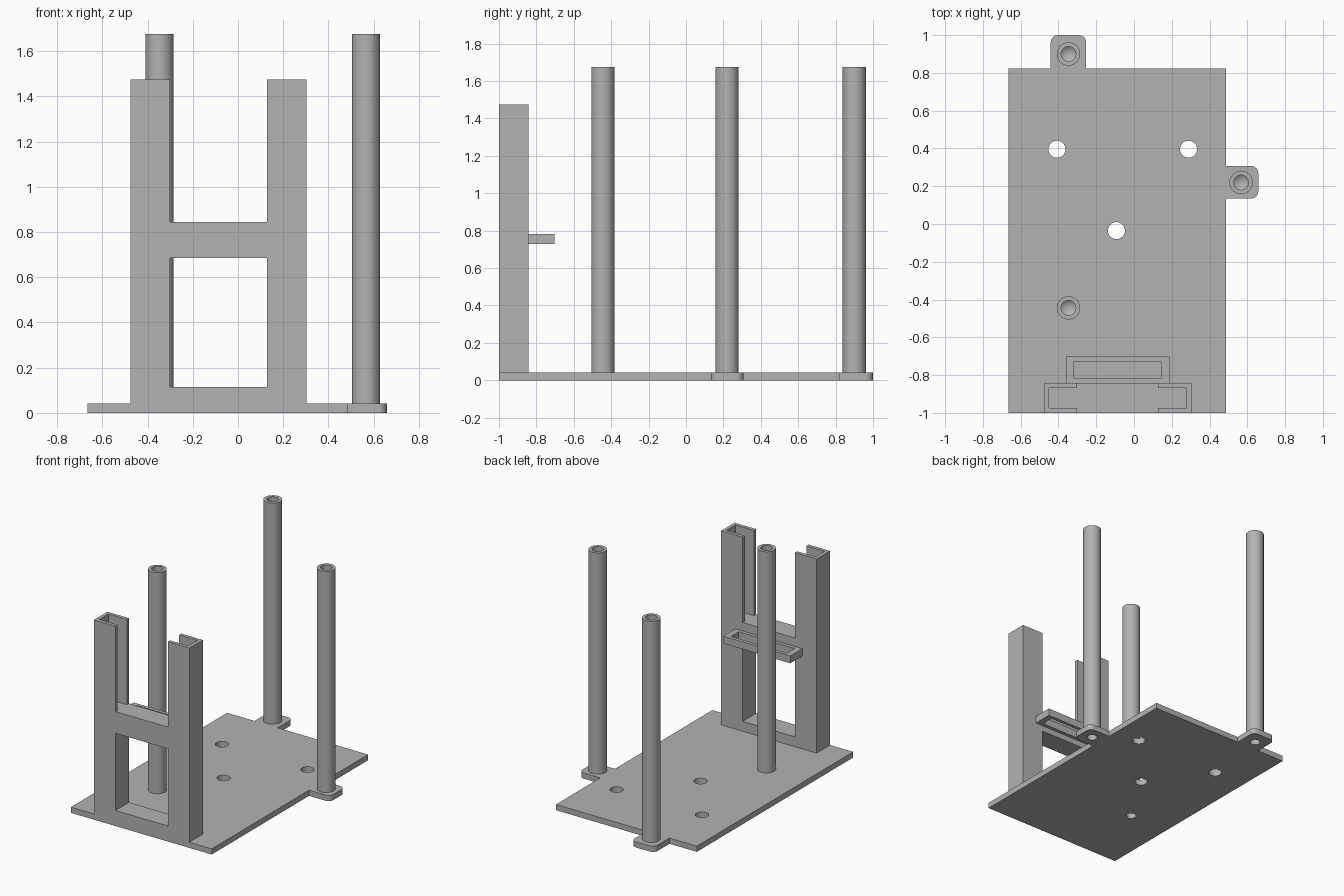
import bpy, bmesh, math
from mathutils import Vector

cube = bpy.data.objects.get("Cube")
if cube:
    bpy.data.objects.remove(cube, do_unlink=True)

grey = bpy.data.materials.new("plain grey")
grey.use_nodes = True
colour = (0.45, 0.45, 0.45, 1)
grey.diffuse_color = colour
grey.node_tree.nodes["Principled BSDF"].inputs["Base Color"].default_value = colour


def make(name, bm):
    bmesh.ops.recalc_face_normals(bm, faces=bm.faces)
    mesh = bpy.data.meshes.new(name)
    bm.to_mesh(mesh)
    bm.free()
    mesh.materials.append(grey)
    ob = bpy.data.objects.new(name, mesh)
    bpy.context.collection.objects.link(ob)
    return ob


def prism(name, points, depth):
    """Extrude a closed outline along a vector."""
    bm = bmesh.new()
    face = bm.faces.new([bm.verts.new(p) for p in points])
    moved = bmesh.ops.extrude_face_region(bm, geom=[face])["geom"]
    # keep the starting cap so that the solid is closed
    if face.is_valid is False or len(bm.faces) == len(points) + 1:
        bm.faces.new([v for v in bm.verts if v not in moved])
    bmesh.ops.translate(bm, vec=depth, verts=[v for v in moved if isinstance(v, bmesh.types.BMVert)])
    return make(name, bm)


def box(name, x0, x1, y0, y1, z0, z1):
    outline = [(x0, y0, z0), (x1, y0, z0), (x1, y1, z0), (x0, y1, z0)]
    return prism(name, outline, (0, 0, z1 - z0))


def cylinder(name, x, y, r, z0, z1):
    ring = [(x + r * math.cos(a), y + r * math.sin(a), z0)
            for a in (math.tau * i / 40 for i in range(40))]
    return prism(name, ring, (0, 0, z1 - z0))


def cut(target, cutters):
    for cutter in cutters:
        mod = target.modifiers.new("cut", "BOOLEAN")
        mod.operation, mod.solver, mod.object = "DIFFERENCE", "EXACT", cutter
    bpy.context.view_layer.update()
    graph = bpy.context.evaluated_depsgraph_get()
    mesh = bpy.data.meshes.new_from_object(target.evaluated_get(graph))
    target.modifiers.clear()
    target.data = mesh
    for cutter in cutters:
        bpy.data.objects.remove(cutter, do_unlink=True)


def smooth(ob):
    bpy.ops.object.select_all(action="DESELECT")
    ob.select_set(True)
    bpy.context.view_layer.objects.active = ob
    bpy.ops.object.shade_smooth_by_angle(angle=math.radians(35))


def fillet(x, y, r, start):
    """Quarter-circle of points about a corner centre."""
    return [(x + r * math.cos(a), y + r * math.sin(a))
            for a in (start + math.pi / 2 * i / 8 for i in range(9))]


PLATE = 0.042
TOP = 1.675
R = 0.04
posts = [(-0.347, 0.9), (0.567, 0.22), (-0.347, -0.444)]

# Base plate with two rounded mounting tabs
outline = [(-0.665, -1), (0.486, -1), (0.486, 0.134)]
outline += fillet(0.658 - R, 0.134 + R, R, -math.pi / 2)
outline += fillet(0.658 - R, 0.308 - R, R, 0)
outline += [(0.486, 0.308), (0.486, 0.823), (-0.253, 0.823)]
outline += fillet(-0.253 - R, 1 - R, R, 0)
outline += fillet(-0.441 + R, 1 - R, R, math.pi / 2)
outline += [(-0.441, 0.823), (-0.665, 0.823)]
plate = prism("base_plate", [(x, y, 0) for x, y in outline], (0, 0, PLATE))
holes = [cylinder("hole_cutter", x, y, 0.045, -0.1, 0.1)
         for x, y in [(-0.408, 0.396), (0.289, 0.396), (-0.093, -0.035)]]
holes += [cylinder("screw_cutter", x, y, 0.035, -0.1, 0.1) for x, y in posts]
cut(plate, holes)
smooth(plate)

# Tall posts with drilled, cone-tipped holes at both ends
profile = [(0, 0.2), (0.035, 0.17), (0.035, PLATE), (0.062, PLATE),
           (0.062, TOP), (0.039, TOP), (0.039, TOP - 0.2), (0, TOP - 0.23)]
for name, (x, y) in zip(("back_post", "side_post", "front_post"), posts):
    bm = bmesh.new()
    verts = [bm.verts.new((r, 0, z)) for r, z in profile]
    edges = [bm.edges.new(pair) for pair in zip(verts, verts[1:])]
    bmesh.ops.spin(bm, geom=verts + edges, cent=(0, 0, 0), axis=(0, 0, 1),
                   angle=math.tau, steps=40)
    bmesh.ops.remove_doubles(bm, verts=bm.verts, dist=0.0005)
    bmesh.ops.translate(bm, vec=Vector((x, y, 0)), verts=bm.verts)
    smooth(make(name, bm))

# Upright holder: two towers joined by a sill and a crossbar
MID, OUT, INN = -0.0865, 0.39, 0.214
FRONT, BACK, BAR = -1, -0.843, 0.845
half = [(OUT, PLATE), (OUT, 1.475), (INN, 1.475), (INN, BAR)]
shape = half + [(-x, z) for x, z in reversed(half)]
holder = prism("slot_holder", [(MID + x, FRONT, z) for x, z in shape],
               (0, BACK - FRONT, 0))
cut(holder, [
    box("window_cutter", MID - INN, MID + INN, -1.1, -0.7, 0.115, 0.685),
    box("channel_cutter", MID - 0.364, MID + 0.364, -0.974, -0.868, BAR, 1.6)])

# Slotted bracket behind the crossbar
bracket = box("rear_bracket", -0.36, 0.187, BACK, -0.702, 0.728, 0.782)
cut(bracket, [box("slot_cutter", -0.317, 0.143, -0.818, -0.727, 0.6, 0.9)])
